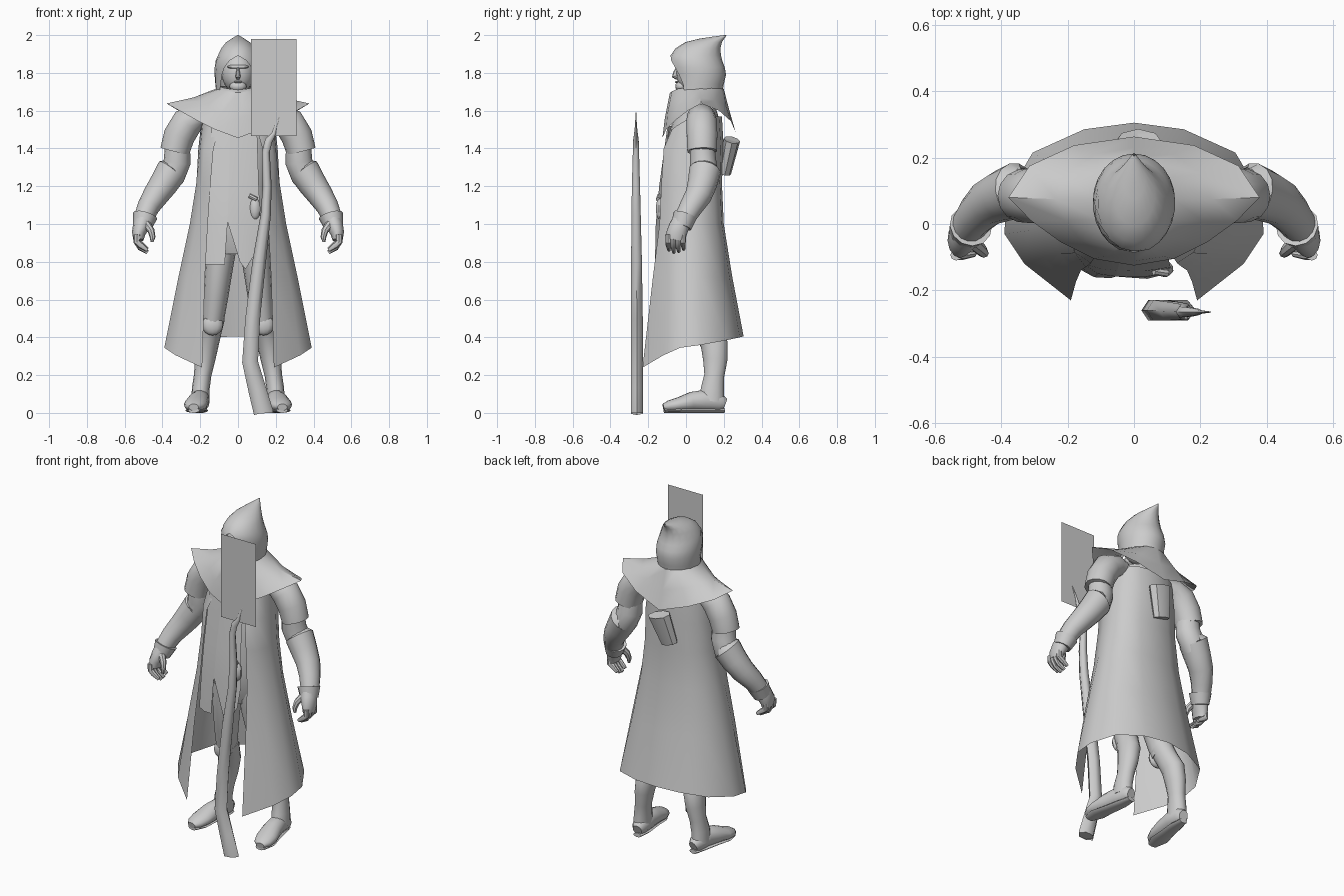
import bpy, bmesh, math
from mathutils import Vector

grey = bpy.data.materials.new("light_grey")
grey.diffuse_color = (0.604, 0.604, 0.604, 1)


def finish(name, bm, angle=40):
    bmesh.ops.remove_doubles(bm, verts=bm.verts, dist=0.0005)
    bmesh.ops.recalc_face_normals(bm, faces=bm.faces)
    me = bpy.data.meshes.new(name)
    bm.to_mesh(me)
    bm.free()
    me.materials.append(grey)
    ob = bpy.data.objects.new(name, me)
    bpy.context.collection.objects.link(ob)
    bpy.ops.object.select_all(action='DESELECT')
    ob.select_set(True)
    bpy.context.view_layer.objects.active = ob
    bpy.ops.object.shade_smooth_by_angle(angle=math.radians(angle))
    return ob


def loft(name, rows, closed=False, caps=False, angle=40):
    """Skin a surface through rows of points."""
    bm = bmesh.new()
    vs = [[bm.verts.new(p) for p in r] for r in rows]
    n = len(rows[0])
    for a, b in zip(vs, vs[1:]):
        for i in range(n if closed else n - 1):
            j = (i + 1) % n
            bm.faces.new((a[i], a[j], b[j], b[i]))
    if caps:
        bm.faces.new(vs[0])
        bm.faces.new(vs[-1])
    return finish(name, bm, angle)


def mirrored(half):
    """Half row ending on the centre line -> full row."""
    return half + [(-x, y, z) for x, y, z in reversed(half[:-1])]


def tube(name, pts, sides=12, s=1, ref=(0, 1, 0), caps=True, angle=40):
    """Tube through (x, y, z, width radius, depth radius); s mirrors in x."""
    c = [Vector((p[0] * s, p[1], p[2])) for p in pts]
    rows = []
    for i, p in enumerate(pts):
        t = (c[min(i + 1, len(c) - 1)] - c[max(i - 1, 0)]).normalized()
        b = Vector(ref)
        b = (b - t * b.dot(t)).normalized()
        a = b.cross(t)
        rows.append([c[i] + a * p[3] * math.cos(k * math.tau / sides)
                     + b * p[4] * math.sin(k * math.tau / sides) for k in range(sides)])
    return loft(name, rows, True, caps, angle)


def ball(name, loc, size, seg=16):
    bm = bmesh.new()
    bmesh.ops.create_uvsphere(bm, u_segments=seg, v_segments=seg // 2 + 2, radius=1)
    for v in bm.verts:
        v.co = Vector([v.co[i] * size[i] + loc[i] for i in range(3)])
    return finish(name, bm)


# long coat, open at the front
def row(xy, z):
    zs = z if isinstance(z, list) else [z] * len(xy)
    return mirrored([(x, y, h) for (x, y), h in zip(xy, zs)])

loft("coat", [
    row([(.10, -.075), (.15, -.05), (.185, 0), (.19, .07), (.165, .135), (.10, .175), (0, .19)],
        [1.50, 1.52, 1.55, 1.57, 1.57, 1.57, 1.57]),
    row([(.13, -.118), (.18, -.085), (.20, -.01), (.21, .07), (.18, .14), (.10, .185), (0, .20)], 1.4),
    row([(.145, -.13), (.19, -.09), (.22, -.01), (.22, .07), (.18, .145), (.10, .18), (0, .19)], 1.22),
    row([(.16, -.14), (.22, -.09), (.255, -.01), (.255, .07), (.20, .155), (.105, .19), (0, .20)], 1.0),
    row([(.175, -.175), (.27, -.10), (.315, -.02), (.31, .08), (.245, .18), (.125, .23), (0, .245)], .72),
    row([(.19, -.23), (.33, -.12), (.39, -.03), (.385, .08), (.305, .215), (.15, .285), (0, .305)],
        [.24, .305, .345, .36, .385, .40, .405])])

# torso and hips
tube("torso", [(0, .03, .84, .13, .10), (0, .03, .92, .165, .13), (0, .03, 1.05, .175, .15),
               (0, .03, 1.2, .165, .145), (0, .04, 1.4, .18, .15), (0, .06, 1.53, .17, .13),
               (0, .07, 1.62, .12, .09)], 20)

# split tabard hanging from the chest
loft("tabard_left", [[(-.14, -.075, 1.52), (-.09, -.09, 1.52), (-.04, -.098, 1.52)],
                     [(-.15, -.12, 1.2), (-.10, -.135, 1.2), (-.05, -.14, 1.2)],
                     [(-.165, -.125, 1.0), (-.11, -.15, 1.0), (-.055, -.158, 1.01)],
                     [(-.175, -.13, .785), (-.12, -.16, .785), (-.07, -.163, .785)]])
loft("tabard_right", [[(-.04, -.098, 1.52), (.03, -.098, 1.52), (.10, -.088, 1.52)],
                      [(-.05, -.14, 1.2), (.03, -.142, 1.2), (.11, -.13, 1.2)],
                      [(-.055, -.158, 1.01), (.03, -.16, 1.0), (.12, -.14, 1.0)],
                      [(.01, -.163, .80), (.04, -.165, .76), (.10, -.15, .86)]])
# small pouch and handle at the belt
ball("belt_pouch", (.09, -.135, 1.08), (.03, .025, .06), 10)
tube("belt_handle", [(.06, -.142, 1.15, .012, .012), (.10, -.148, 1.13, .012, .012)], 8, ref=(0, 0, 1))

# shoulder mantle with wide pointed sides
edge = [(0, -.125, 1.455), (.12, -.105, 1.50), (.22, -.055, 1.55), (.31, .01, 1.60),
        (.378, .08, 1.638), (.315, .175, 1.60), (.18, .237, 1.545), (0, .263, 1.485)]
mid = [(0, -.112, 1.56), (.09, -.098, 1.585), (.16, -.05, 1.62), (.205, .01, 1.65),
       (.235, .075, 1.67), (.205, .15, 1.655), (.12, .21, 1.63), (0, .23, 1.60)]
neck = [(0, -.085, 1.695), (.05, -.075, 1.70), (.09, -.035, 1.705), (.112, .015, 1.71),
        (.12, .075, 1.715), (.105, .14, 1.715), (.06, .185, 1.715), (0, .20, 1.715)]
lip = [(x * .8, .06 + (y - .06) * .8, z + .015) for x, y, z in neck]
loft("mantle", [mirrored(r) for r in (edge, mid, neck, lip)])

# hood: rings (height, front y, back y, half width, opening angle) rising to a rear peak
hood = []
for z, yf, yb, w, a0 in [(1.69, -.07, .192, .115, 58), (1.74, -.062, .20, .12, 50),
                         (1.79, -.075, .212, .124, 43), (1.83, -.085, .205, .124, 35),
                         (1.865, -.088, .192, .118, 22), (1.892, -.082, .185, .108, 0),
                         (1.93, -.055, .182, .09, 0), (1.962, -.005, .190, .064, 0),
                         (1.982, .075, .203, .034, 0), (1.993, .15, .211, .015, 0),
                         (2.0, .205, .214, .003, 0)]:
    half = []
    for k in range(10):
        a = math.radians(a0 + (180 - a0) * k / 9)
        half.append((w * math.sin(a), (yf + yb) / 2 - (yb - yf) / 2 * math.cos(a), z))
    hood.append(mirrored(half))
loft("hood", hood, angle=50)

# face
ball("head", (0, .035, 1.80), (.086, .087, .11))
ball("chin", (0, -.025, 1.728), (.045, .032, .03), 12)
ball("brow", (0, -.035, 1.832), (.058, .02, .012), 12)
tube("nose", [(0, -.04, 1.832, .007, .01), (0, -.054, 1.80, .010, .014),
              (0, -.060, 1.782, .014, .015), (0, -.045, 1.772, .010, .010)], 8)
ball("mouth", (0, -.048, 1.752), (.024, .010, .006), 10)

for s, side in ((1, "left"), (-1, "right")):
    # short sleeve
    tube("sleeve_" + side, [(.15, .075, 1.57, .05, .06), (.21, .08, 1.57, .068, .075),
                            (.27, .083, 1.535, .084, .083), (.312, .085, 1.465, .083, .083),
                            (.335, .085, 1.385, .078, .08), (.33, .087, 1.395, .06, .06)], 14, s)
    # elbow and lower arm
    tube("arm_" + side, [(.32, .085, 1.42, .066, .066), (.322, .09, 1.33, .072, .072),
                         (.35, .10, 1.26, .072, .072), (.42, .075, 1.16, .06, .06)], 14, s)
    # bracer
    tube("bracer_" + side, [(.34, .10, 1.28, .066, .066), (.352, .10, 1.28, .083, .085),
                            (.395, .085, 1.21, .076, .078), (.437, .065, 1.15, .068, .071),
                            (.475, .027, 1.09, .059, .062), (.50, -.008, 1.03, .052, .054)], 14, s)
    # glove: flared cuff, palm, fingers, thumb
    tube("glove_cuff_" + side, [(.491, -.005, 1.045, .066, .064), (.508, -.025, .985, .05, .054)], 12, s)
    tube("palm_" + side, [(.495, -.015, 1.04, .045, .047), (.512, -.035, .99, .045, .053),
                          (.526, -.05, .95, .036, .054), (.527, -.055, .915, .027, .048)], 12, s)
    for k in range(4):
        y = -.094 + k * .026
        d = .012 * abs(k - 1.3)
        tube(f"finger_{k + 1}_{side}", [(.535, y, .945, .018, .016), (.535, y, .905, .018, .015),
                                       (.516, y, .872 + d, .017, .014),
                                       (.48, y + .004, .846 + d, .010, .009)], 8, s)
    tube("thumb_" + side, [(.485, -.055, 1.0, .022, .022), (.46, -.078, .965, .019, .018),
                           (.452, -.088, .93, .015, .014), (.455, -.09, .905, .008, .008)], 8, s)

    # leg, boot shaft with knee flap, foot
    tube("thigh_" + side, [(.085, .03, .92, .085, .10), (.10, .035, .78, .075, .095),
                           (.117, .055, .62, .066, .08), (.135, .085, .46, .055, .065)], 14, s)
    tube("boot_shaft_" + side, [(.133, .085, .50, .052, .06), (.133, .085, .505, .064, .072),
                                (.145, .115, .44, .06, .068), (.163, .15, .36, .06, .073),
                                (.175, .155, .28, .054, .066), (.187, .15, .20, .046, .054),
                                (.197, .14, .13, .047, .062), (.20, .135, .06, .048, .07)], 14, s)
    ball("knee_guard_" + side, (.135 * s, .038, .465), (.055, .028, .055), 12)
    tube("foot_" + side, [(.192, .205, .045, .028, .032), (.195, .18, .055, .044, .048),
                          (.20, .10, .066, .05, .058), (.212, .03, .06, .057, .052),
                          (.224, -.04, .044, .063, .038), (.232, -.09, .036, .052, .03),
                          (.235, -.12, .03, .026, .018)], 14, s, ref=(0, 0, 1))
    # thin flat sole
    tube("sole_" + side, [(.192, .204, .013, .026, .013), (.197, .13, .013, .04, .013),
                          (.213, .03, .013, .045, .013), (.226, -.05, .013, .055, .013),
                          (.234, -.115, .013, .03, .013)], 10, s, ref=(0, 0, 1))

# open pouch on the back, leaning sideways
tube("back_pouch", [(-.03, .205, 1.27, .055, .034), (.015, .243, 1.445, .074, .044),
                    (.012, .24, 1.438, .062, .035), (-.02, .212, 1.31, .05, .028)], 8, angle=30)

# bent six-sided staff with hooked, pointed tip
tube("staff", [(.135, -.26, .0, .052, .036), (.135, -.26, .002, .052, .036), (.103, -.26, .12, .048, .036),
               (.064, -.26, .27, .042, .036), (.078, -.26, .5, .039, .036), (.112, -.262, .8, .036, .033),
               (.147, -.264, 1.05, .027, .028), (.154, -.265, 1.2, .024, .025),
               (.147, -.265, 1.38, .021, .019), (.162, -.265, 1.44, .020, .017),
               (.19, -.265, 1.48, .012, .011), (.20, -.265, 1.52, .008, .006),
               (.23, -.265, 1.59, .002, .002)], 6, angle=62)

# flat upright panel at the head of the staff
loft("staff_panel", [[(.07, -.268, 1.465), (.31, -.268, 1.465)],
                     [(.07, -.268, 1.98), (.31, -.268, 1.98)]])
